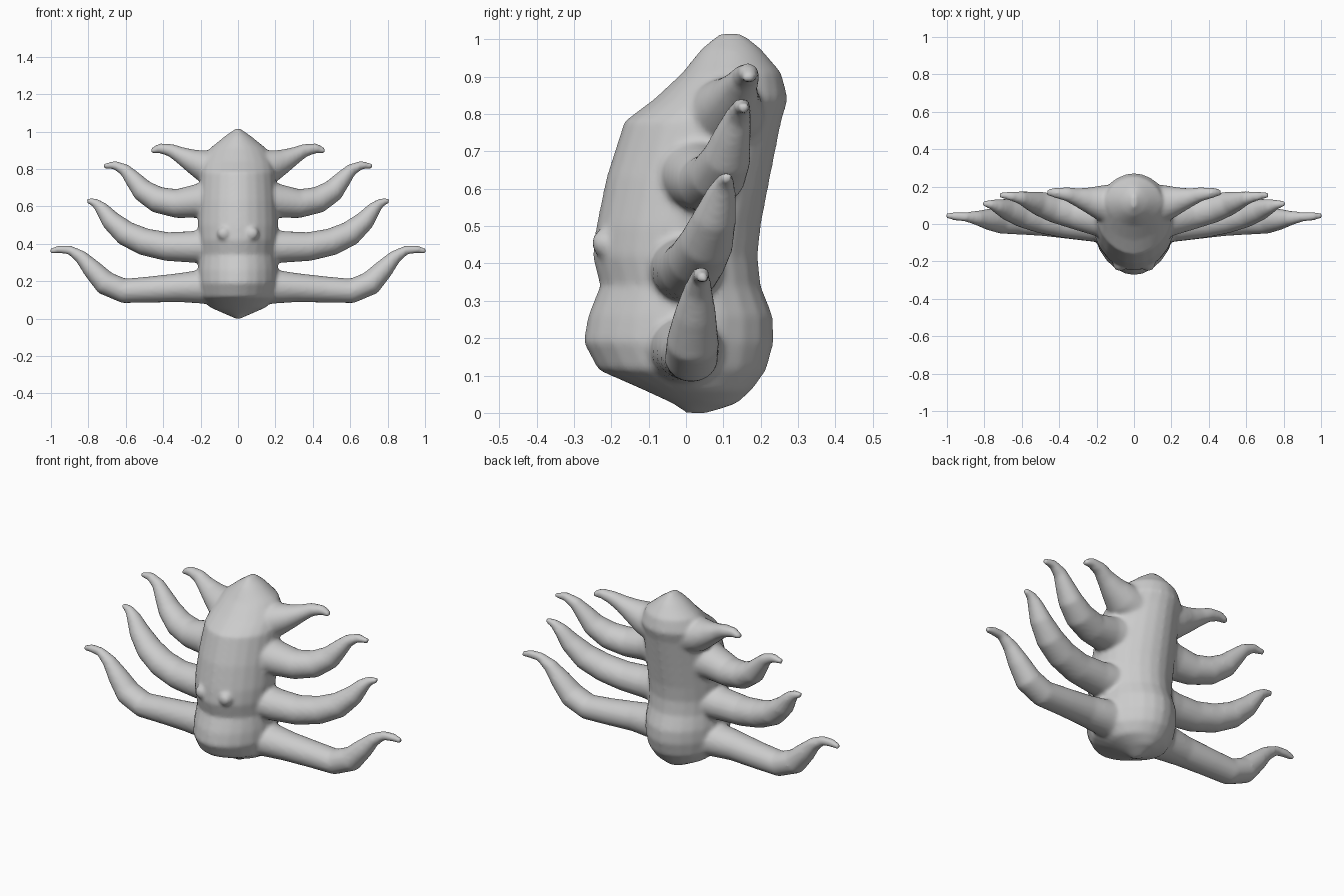
import bpy, bmesh, math
from mathutils import Vector

SEG = 24


def loft(bm, rings):
    """Skin a list of closed rings and cap both ends."""
    loops = [[bm.verts.new(p) for p in ring] for ring in rings]
    n = len(loops[0])
    for a, b in zip(loops, loops[1:]):
        for i in range(n):
            j = (i + 1) % n
            bm.faces.new((a[i], a[j], b[j], b[i]))
    bm.faces.new(loops[0])
    bm.faces.new(loops[-1])


def body_ring(z, front, back, half_width):
    mid, depth = (front + back) / 2, (back - front) / 2
    ring = []
    for i in range(SEG):
        a = 2 * math.pi * i / SEG
        c, s = math.cos(a), math.sin(a)
        e = 1.08  # slightly ridged along the centre line
        ring.append(Vector((half_width * math.copysign(abs(c) ** e, c),
                            mid + depth * math.copysign(abs(s) ** e, s), z)))
    return ring


def arm(bm, path, side):
    """Tapered tube along (x, y, z, radius) points; side is 1 or -1."""
    pts = [Vector(p[:3]) for p in path]
    rings = []
    for k, p in enumerate(pts):
        t = pts[min(k + 1, len(pts) - 1)] - pts[max(k - 1, 0)]
        t.normalize()
        up = Vector((-t.z, 0, t.x)).normalized()
        depth = t.cross(up).normalized()
        r = path[k][3]
        ring = []
        for i in range(SEG):
            a = 2 * math.pi * i / SEG
            q = p + up * r * math.cos(a) + depth * r * 1.08 * math.sin(a)
            ring.append(Vector((q.x * side, q.y, q.z)))
        rings.append(ring)
    loft(bm, rings)


bm = bmesh.new()

# Trunk: z, front y, back y, half width
trunk = [(0.0, 0.0, 0.06, 0.012), (0.025, -0.035, 0.135, 0.07),
         (0.06, -0.11, 0.175, 0.15), (0.115, -0.235, 0.215, 0.2),
         (0.19, -0.275, 0.235, 0.215), (0.26, -0.262, 0.232, 0.215),
         (0.34, -0.23, 0.2, 0.205), (0.42, -0.25, 0.192, 0.21),
         (0.5, -0.24, 0.2, 0.215), (0.63, -0.213, 0.225, 0.21),
         (0.78, -0.165, 0.255, 0.2), (0.84, -0.085, 0.273, 0.19),
         (0.91, -0.01, 0.255, 0.15), (0.975, 0.042, 0.2, 0.07),
         (1.015, 0.09, 0.15, 0.012)]
loft(bm, [body_ring(*r) for r in trunk])

# Four arms per side, from bottom to top
arms = [
    [(0.08, 0.0, 0.175, 0.11), (0.2, 0.0, 0.17, 0.09), (0.32, 0.0, 0.165, 0.077),
     (0.47, 0.01, 0.155, 0.07), (0.61, 0.015, 0.148, 0.066),
     (0.71, 0.018, 0.19, 0.065), (0.78, 0.025, 0.265, 0.052),
     (0.84, 0.032, 0.33, 0.036), (0.9, 0.038, 0.367, 0.024),
     (0.96, 0.042, 0.37, 0.021), (1.005, 0.045, 0.36, 0.013)],
    [(0.08, 0.0, 0.39, 0.1), (0.25, 0.0, 0.383, 0.084), (0.38, 0.01, 0.385, 0.077),
     (0.5, 0.03, 0.41, 0.073), (0.6, 0.055, 0.455, 0.067),
     (0.68, 0.078, 0.525, 0.053), (0.73, 0.095, 0.59, 0.036),
     (0.765, 0.105, 0.62, 0.024), (0.81, 0.11, 0.633, 0.012)],
    [(0.08, 0.03, 0.645, 0.12), (0.22, 0.04, 0.628, 0.09), (0.33, 0.06, 0.615, 0.077),
     (0.43, 0.085, 0.635, 0.071), (0.51, 0.11, 0.685, 0.06),
     (0.56, 0.125, 0.745, 0.046), (0.605, 0.14, 0.795, 0.033),
     (0.66, 0.15, 0.821, 0.023), (0.72, 0.155, 0.816, 0.013)],
    [(0.08, 0.1, 0.79, 0.11), (0.18, 0.115, 0.815, 0.087), (0.25, 0.13, 0.845, 0.062),
     (0.31, 0.145, 0.875, 0.044), (0.36, 0.16, 0.9, 0.035),
     (0.42, 0.167, 0.91, 0.026), (0.465, 0.17, 0.895, 0.015)],
]
for path in arms:
    for side in (1, -1):
        arm(bm, path, side)

# Small paired bumps on the front
for side in (1, -1):
    made = bmesh.ops.create_icosphere(bm, subdivisions=3, radius=0.038)
    bmesh.ops.translate(bm, verts=made["verts"], vec=(0.075 * side, -0.215, 0.455))

bmesh.ops.recalc_face_normals(bm, faces=bm.faces)
mesh = bpy.data.meshes.new("branching_body")
bm.to_mesh(mesh)
bm.free()
obj = bpy.data.objects.new("branching_body", mesh)
bpy.context.collection.objects.link(obj)

# Fuse the parts into one skin and soften the joints
fuse = obj.modifiers.new("fuse", 'REMESH')
fuse.mode = 'VOXEL'
fuse.voxel_size = 0.011
fuse.use_smooth_shade = True
soften = obj.modifiers.new("soften", 'SMOOTH')
soften.factor = 0.5
soften.iterations = 5
